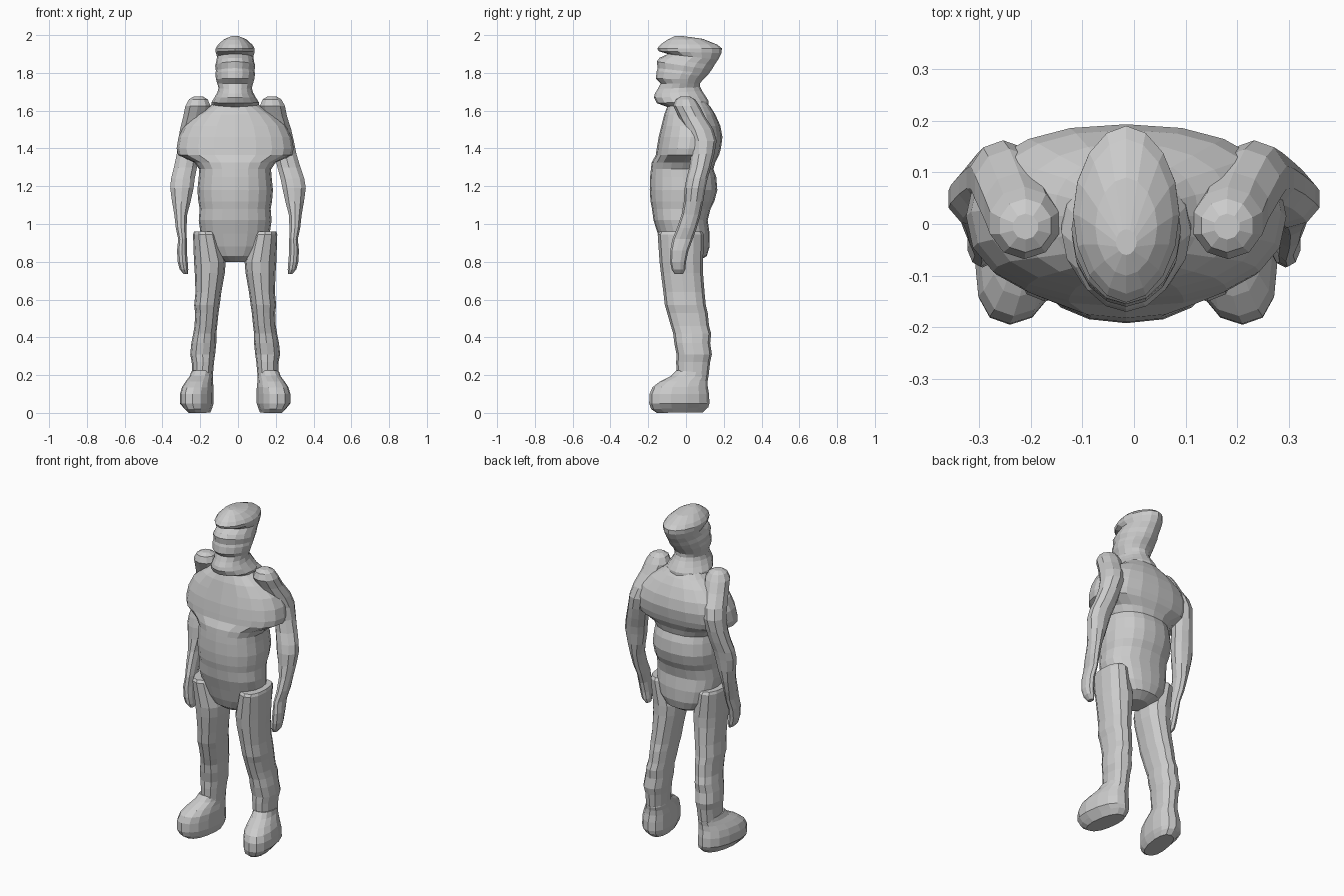
import bpy, bmesh, math

CX = -0.015  # the body leans very slightly off centre


def spow(v, e):
    return math.copysign(abs(v) ** e, v)


def loft(name, rings, n=16, p=2.0, side=1, origin=0.0):
    """Skin rings of (x centre, half width, front y, front z, back y, back z, skew)."""
    bm = bmesh.new()
    loops = []
    for xc, rx, yf, zf, yb, zb, skew in rings:
        loop = []
        for i in range(n):
            t = 2 * math.pi * i / n
            c, s = spow(math.cos(t), 2 / p), spow(math.sin(t), 2 / p)
            x = origin + side * (xc + rx * s + skew * c)
            loop.append(bm.verts.new((x, (yf + yb) / 2 + c * (yf - yb) / 2,
                                      (zf + zb) / 2 + c * (zf - zb) / 2)))
        loops.append(loop)
    for a, b in zip(loops, loops[1:]):
        for i in range(n):
            j = (i + 1) % n
            bm.faces.new((a[i], a[j], b[j], b[i]))
    bm.faces.new(loops[0])
    bm.faces.new(loops[-1])
    bmesh.ops.recalc_face_normals(bm, faces=bm.faces)
    mesh = bpy.data.meshes.new(name)
    bm.to_mesh(mesh)
    bm.free()
    obj = bpy.data.objects.new(name, mesh)
    bpy.context.collection.objects.link(obj)
    return obj


# Torso: (z, half width, front y, back y), wide chest over a stocky waist
torso = [(1.655, .10, -.07, .10), (1.62, .14, -.10, .13), (1.58, .205, -.115, .155),
         (1.52, .27, -.13, .182), (1.46, .30, -.145, .193), (1.40, .31, -.155, .185),
         (1.365, .302, -.16, .175), (1.325, .215, -.182, .155), (1.29, .19, -.186, .145),
         (1.25, .193, -.19, .16), (1.18, .20, -.192, .166), (1.12, .195, -.188, .15),
         (1.08, .188, -.18, .13), (1.02, .193, -.172, .115), (.95, .183, -.15, .125),
         (.88, .16, -.13, .125), (.83, .12, -.11, .11), (.80, .06, -.07, .06)]
loft("torso", [(CX, w, f, z, b, z, 0) for z, w, f, b in torso], n=20, p=2.3)

# Head: tilted rings (half width, front y, front z, back y, back z)
head = [(.02, -.06, 1.994, -.01, 1.994), (.06, -.10, 1.975, .09, 1.98),
        (.09, -.135, 1.95, .165, 1.95), (.103, -.152, 1.93, .19, 1.93),
        (.103, -.145, 1.915, .188, 1.905), (.096, -.095, 1.90, .17, 1.87),
        (.10, -.14, 1.88, .15, 1.84), (.106, -.155, 1.86, .135, 1.815),
        (.102, -.15, 1.825, .12, 1.795), (.105, -.155, 1.81, .105, 1.78),
        (.102, -.16, 1.77, .09, 1.765), (.095, -.135, 1.745, .075, 1.745),
        (.088, -.15, 1.715, .075, 1.725), (.094, -.165, 1.69, .085, 1.705),
        (.108, -.17, 1.67, .105, 1.675), (.125, -.155, 1.64, .12, 1.65),
        (.125, -.10, 1.62, .12, 1.625)]
loft("head", [(CX, *h, 0) for h in head], n=16, p=1.9)

# Arms: (z, x centre, y centre, half width, half depth), shoulder knob to fingertips
arm = [(1.675, .195, -.005, .025, .025), (1.66, .195, -.003, .052, .052),
       (1.625, .197, .002, .07, .07), (1.57, .208, .03, .07, .07),
       (1.50, .228, .07, .07, .075), (1.44, .243, .09, .066, .072),
       (1.37, .258, .088, .062, .062), (1.30, .274, .075, .064, .057),
       (1.24, .29, .058, .066, .056), (1.19, .297, .048, .065, .055),
       (1.12, .30, .04, .052, .051), (1.05, .303, .027, .036, .05),
       (.98, .301, .005, .03, .052), (.92, .294, -.018, .024, .054),
       (.86, .297, -.035, .027, .048), (.80, .293, -.042, .028, .042),
       (.76, .286, -.04, .024, .036), (.735, .276, -.038, .012, .022)]

# Legs: (z, inner, outer, front y, back y), flat-topped tube with wavy folds
leg = [(.96, .10, .218, -.14, .085), (.945, .09, .223, -.15, .095), (.80, .05, .218, -.14, .09),
       (.74, .055, .214, -.133, .09), (.64, .073, .21, -.12, .098), (.57, .082, .217, -.112, .105),
       (.53, .088, .212, -.1, .115), (.46, .095, .215, -.08, .122), (.42, .10, .222, -.068, .133),
       (.37, .10, .232, -.062, .128), (.31, .106, .238, -.05, .137), (.27, .112, .23, -.052, .128),
       (.20, .118, .228, -.05, .12), (.17, .12, .23, -.06, .11)]

# Boots: (x centre, half width, front y, front z, back y, back z, outward toe skew)
boot = [(.177, .055, -.052, .225, .115, .21, .005), (.18, .06, -.08, .195, .118, .19, .01),
        (.19, .069, -.14, .165, .115, .17, .016), (.198, .08, -.178, .135, .115, .14, .02),
        (.203, .085, -.193, .10, .122, .10, .022), (.203, .085, -.195, .05, .124, .05, .022),
        (.196, .07, -.185, .02, .118, .03, .022), (.19, .055, -.155, 0, .09, .003, .018)]

for side, word in ((1, "left"), (-1, "right")):
    # Only the shoulder shares the body's small offset; the hands hang centred
    loft(word + "_arm",
         [(x + side * CX * min(1, max(0, (z - 1.2) / .35)), w, y - d, z, y + d, z, 0)
          for z, x, y, w, d in arm], n=10, side=side)
    loft(word + "_leg",
         [((a + b) / 2, (b - a) / 2, f, z, k, z, 0) for z, a, b, f, k in leg],
         n=12, p=2.3, side=side, origin=CX)
    loft(word + "_boot", boot, n=14, p=2.3, side=side, origin=CX)
